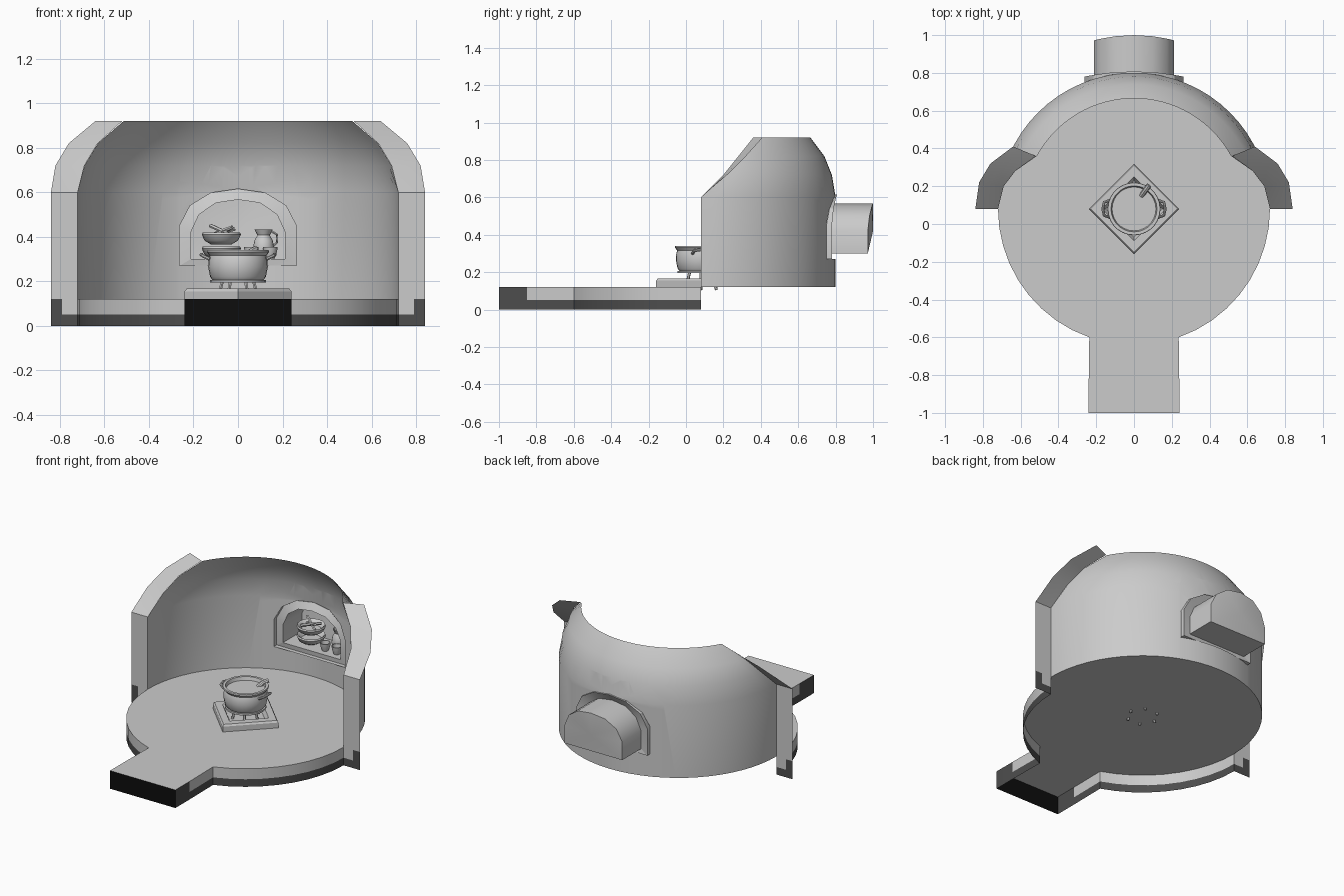
import bpy, bmesh, math
from mathutils import Vector

if "Cube" in bpy.data.objects:
    bpy.data.objects.remove(bpy.data.objects["Cube"])

CY, R = 0.08, 0.72          # room centre (y) and radius


def material(name, v):
    m = bpy.data.materials.new(name)
    m.diffuse_color = (v, v, v, 1)
    m.use_nodes = True
    m.node_tree.nodes["Principled BSDF"].inputs["Base Color"].default_value = m.diffuse_color
    return m


LIGHT = material("light_grey", 0.6)
DARK = material("dark_grey", 0.075)
BLACK = material("black", 0.004)


def finish(name, bm, angle=35, mats=(LIGHT,), recalc=False):
    if recalc:
        bmesh.ops.recalc_face_normals(bm, faces=bm.faces[:])
    me = bpy.data.meshes.new(name)
    bm.to_mesh(me)
    bm.free()
    for m in mats:
        me.materials.append(m)
    for p in me.polygons:
        p.use_smooth = True
    me.set_sharp_from_angle(angle=math.radians(angle))
    ob = bpy.data.objects.new(name, me)
    bpy.context.collection.objects.link(ob)
    return ob


def grid(bm, rows, facing=None):
    """Skin rows of points with quads, turned towards an optional direction."""
    vs = [[bm.verts.new(p) for p in r] for r in rows]
    out = []
    for a, b in zip(vs, vs[1:]):
        for i in range(len(a) - 1):
            out.append(bm.faces.new((a[i], a[i + 1], b[i + 1], b[i])))
    bm.normal_update()
    for f in out:
        if facing and f.normal.dot(Vector(facing(f.calc_center_median()))) < 0:
            f.normal_flip()
    return out


def lathe(name, prof, loc, segs=20, angle=35):
    """Spin an (r, z) profile round a vertical axis."""
    bm = bmesh.new()
    rows = [[(loc[0] + r * math.cos(2 * math.pi * i / segs),
              loc[1] + r * math.sin(2 * math.pi * i / segs), loc[2] + z)
             for i in range(segs + 1)] for r, z in prof]
    grid(bm, rows)
    bmesh.ops.remove_doubles(bm, verts=bm.verts[:], dist=1e-5)
    return finish(name, bm, angle, recalc=True)


def tube(name, pts, radius, segs=8):
    """Round bar along a path."""
    bm = bmesh.new()
    pts = [Vector(p) for p in pts]
    rows = []
    for i, p in enumerate(pts):
        d = pts[min(i + 1, len(pts) - 1)] - pts[max(i - 1, 0)]
        q = d.to_track_quat('Z', 'Y')
        rows.append([p + q @ Vector((radius * math.cos(2 * math.pi * k / segs),
                                     radius * math.sin(2 * math.pi * k / segs), 0))
                     for k in range(segs + 1)])
    grid(bm, rows)
    bmesh.ops.remove_doubles(bm, verts=bm.verts[:], dist=1e-5)
    bmesh.ops.holes_fill(bm, edges=bm.edges[:])
    return finish(name, bm, 40, recalc=True)


def arc(a0, a1, n, r=R):
    return [(r * math.cos(a0 + (a1 - a0) * i / n), CY + r * math.sin(a0 + (a1 - a0) * i / n))
            for i in range(n + 1)]


def mirrored(half):
    """Left-to-right arch from its left half, ending at x = 0."""
    return half + [(-x, z) for x, z in half[-2::-1]]


# Floor: round room with a straight entrance
low = math.asin(-0.68 / R)
side = [(0.24, -1.0), (0.24, -0.85)] + arc(low, 0, 9)
back = arc(0, math.pi, 32)
left = [(-x, y) for x, y in side[::-1]]
bm = bmesh.new()
f = bm.faces.new([bm.verts.new((x, y, 0.12)) for x, y in side + back[1:] + left[1:]])
bm.normal_update()
if f.normal.z < 0:
    f.normal_flip()
finish("floor", bm)

# Skirt under the front half of the floor, with a dark lower band and black end
bm = bmesh.new()
path = left + side
faces = grid(bm, [[(x, y, z) for x, y in path] for z in (0, 0.05, 0.12)],
             lambda c: (c.x, c.y - CY if c.y > -0.6 else -0.01, 0))
for f in faces:
    c = f.calc_center_median()
    f.material_index = 2 if c.y < -0.99 else 1 if c.z < 0.05 or c.y < -0.85 else 0
finish("floor_skirt", bm, 35, (LIGHT, DARK, BLACK))

# Curved wall leaning in at the top; each row is (z, radius, front y)
levels = [(0.12, 0.72, 0.08), (0.6, 0.72, 0.08), (0.72, 0.70, 0.20),
          (0.82, 0.66, 0.28), (0.92, 0.585, 0.36)]
bm = bmesh.new()
rows = []
for z, r, yf in levels:
    t = math.asin((yf - CY) / r)
    rows.append([(x, y, z) for x, y in arc(t, math.pi - t, 32, r)])
grid(bm, rows, lambda c: (-c.x, CY - c.y, 0))
# Arched opening for the niche
outer = mirrored([(-0.262, 0.27), (-0.262, 0.45), (-0.215, 0.54), (-0.12, 0.598), (0, 0.615)])
inner = mirrored([(-0.212, 0.30), (-0.212, 0.42), (-0.175, 0.50), (-0.10, 0.552), (0, 0.567)])
for (x0, z0), (x1, z1) in zip(outer, outer[1:] + outer[:1]):
    near = [f for f in bm.faces if abs(f.calc_center_median().x) < 0.32 and f.calc_center_median().y > 0.5
            and f.calc_center_median().z < 0.7]
    geom = near + list({e for f in near for e in f.edges}) + list({v for f in near for v in f.verts})
    bmesh.ops.bisect_plane(bm, geom=geom, dist=1e-5, plane_co=(x0, 0, z0), plane_no=(z0 - z1, 0, x1 - x0))


def in_arch(c):
    return c.y > 0.5 and all((x1 - x0) * (c.z - z0) - (z1 - z0) * (c.x - x0) < 0
                             for (x0, z0), (x1, z1) in zip(outer, outer[1:] + outer[:1]))


bmesh.ops.delete(bm, geom=[f for f in bm.faces if in_arch(f.calc_center_median())], context='FACES')
finish("wall", bm, 40)

# Front flange of the wall on both sides: (inner x, inner y, outer x, outer y, z)
flange = [(0.72, 0.08, 0.84, 0.08, 0.0), (0.72, 0.08, 0.84, 0.08, 0.05),
          (0.72, 0.08, 0.84, 0.08, 0.12), (0.72, 0.08, 0.84, 0.08, 0.6),
          (0.69, 0.20, 0.82, 0.22, 0.72), (0.63, 0.28, 0.76, 0.32, 0.82),
          (0.52, 0.36, 0.64, 0.41, 0.92)]
for s, n in ((-1, "left"), (1, "right")):
    bm = bmesh.new()
    rows = [[(s * (a + (c - a) * k), b + (d - b) * k, z) for k in (0, 0.58, 1)] for a, b, c, d, z in flange]
    for f in grid(bm, rows, lambda c: (0, -1, 0.3)):
        c = f.calc_center_median()
        f.material_index = int(c.z < 0.05 or (c.z < 0.12 and abs(c.x) > 0.79))
    finish(n + "_wall_flange", bm, 40, (LIGHT, DARK))


# Stepped frame round the niche
def wall_y(x, z):
    return CY + math.sqrt((R if z < 0.6 else 0.717) ** 2 - x * x)


bm = bmesh.new()
loops = [[(x, wall_y(x, z), z) for x, z in outer],
         [(x, 0.78 + 0.028 * (1 - (x / 0.262) ** 2), z) for x, z in outer],
         [(x, 0.775, z) for x, z in inner]]
grid(bm, [l + l[:1] for l in loops], lambda c: (-c.x * 0.2, -1, 0.5 * (0.43 - c.z)))
finish("niche_frame", bm, 30)

# Niche: arched recess with a slightly bowed back
bm = bmesh.new()
rows = [[(x, 0.775 if k == 0 else 0.972 + 0.028 * (1 - (x / 0.212) ** 2), z) for x, z in inner] for k in (0, 1)]
grid(bm, [r + r[:1] for r in rows])
bmesh.ops.remove_doubles(bm, verts=bm.verts[:], dist=1e-5)
mid = bm.verts.new((0, 1.0, 0.42))
bm.verts.ensure_lookup_table()
rim = [e for e in bm.edges if len(e.link_faces) == 1 and all(v.co.y > 0.9 for v in e.verts)]
for e in rim:
    bm.faces.new((e.verts[0], e.verts[1], mid))
finish("niche", bm, 50, recalc=True)

# Square hearth set cornerwise, with a sunken centre
lathe("hearth", [(0.24, 0.12), (0.24, 0.155), (0.23, 0.167), (0.17, 0.167), (0.15, 0.135), (0, 0.135)],
      (0, CY, 0), 4, 20)

# Trivet: ring on six splayed legs
lathe("trivet_ring", [(0.125, 0.195), (0.125, 0.207), (0.10, 0.207), (0.10, 0.195), (0.125, 0.195)], (0, CY, 0), 24)
for i in range(6):
    a = math.radians(60 * i)
    c, s = math.cos(a), math.sin(a)
    tube("trivet_leg", [(0.095 * c, CY + 0.095 * s, 0.105), (0.07 * c, CY + 0.07 * s, 0.20)], 0.008, 6)

# Cooking pot with rim, contents, handles and ladle
lathe("pot", [(0, 0.207), (0.115, 0.207), (0.125, 0.22), (0.134, 0.265), (0.132, 0.30), (0.127, 0.315),
              (0.14, 0.332), (0.138, 0.34), (0.122, 0.34), (0.116, 0.318), (0, 0.318)], (0, CY, 0), 28)
for s, n in ((-1, "left"), (1, "right")):
    tube(n + "_pot_handle", [(s * 0.128, CY - 0.045, 0.30), (s * 0.158, CY - 0.035, 0.315),
                             (s * 0.165, CY, 0.32), (s * 0.158, CY + 0.035, 0.315),
                             (s * 0.128, CY + 0.045, 0.30)], 0.008)
tube("ladle", [(0.04, 0.15, 0.31), (0.06, 0.178, 0.335), (0.08, 0.205, 0.345)], 0.014)

# Crockery in the niche
BOWL = [(0, 0), (0.045, 0), (0.075, 0.018), (0.088, 0.045), (0.084, 0.055), (0.075, 0.05), (0.06, 0.025), (0, 0.02)]
for z in (0.302, 0.365):
    lathe("bowl", BOWL, (-0.075, 0.875, z))
for i, (dx, dy) in enumerate(((0.06, 0.02), (0.05, -0.03), (-0.05, 0.03))):
    tube("spoon", [(-0.075 - dx, 0.875 - dy, 0.405), (-0.075 + dx, 0.875 + dy, 0.435 + 0.008 * i)], 0.009, 6)
CUP = [(0, 0), (0.02, 0), (0.03, 0.03), (0.033, 0.052), (0.028, 0.052), (0.022, 0.01), (0, 0.01)]
for x, y in ((0.06, 0.83), (0.145, 0.83)):
    lathe("cup", CUP, (x, y, 0.302), 14)
lathe("jug", [(0, 0), (0.035, 0), (0.048, 0.04), (0.042, 0.08), (0.028, 0.105), (0.04, 0.13),
              (0.034, 0.13), (0.022, 0.105), (0, 0.1)], (0.115, 0.90, 0.302), 16)
tube("jug_handle", [(0.15, 0.90, 0.425), (0.175, 0.90, 0.41), (0.175, 0.90, 0.375), (0.155, 0.90, 0.355)], 0.006, 6)
